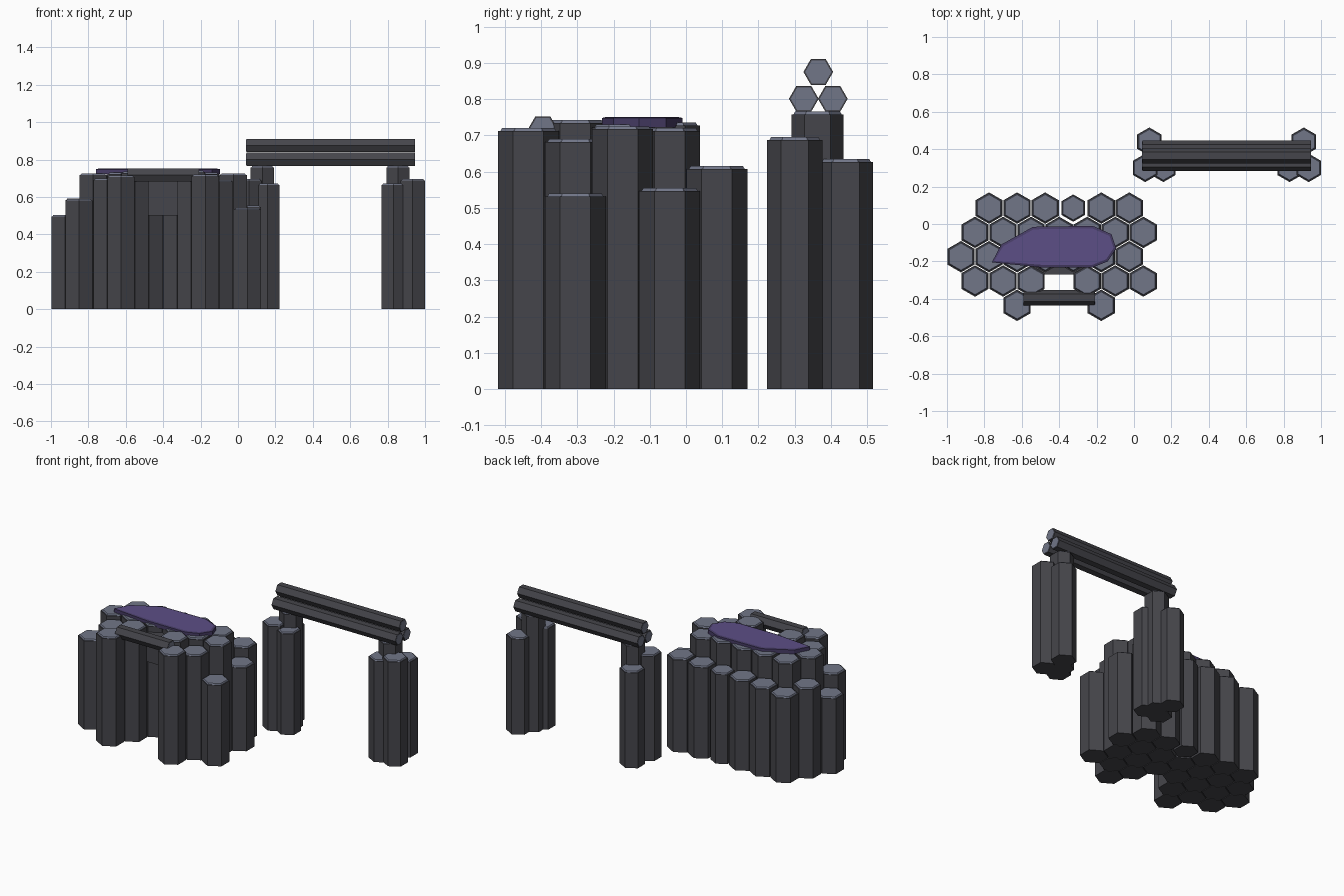
import bpy, bmesh, math
from mathutils import Matrix

if "Cube" in bpy.data.objects:
    bpy.data.objects.remove(bpy.data.objects["Cube"])


def material(name, rgb):
    m = bpy.data.materials.new(name)
    m.diffuse_color = (*rgb, 1)
    m.use_nodes = True
    m.node_tree.nodes["Principled BSDF"].inputs["Base Color"].default_value = m.diffuse_color
    return m


STONE = material("dark basalt", (0.060, 0.060, 0.070))
CAP = material("pale basalt", (0.165, 0.180, 0.245))
PURPLE = material("purple moss", (0.108, 0.077, 0.240))
DARK_PURPLE = material("dark purple rim", (0.062, 0.045, 0.130))


def finish(name, bm, mats):
    bmesh.ops.recalc_face_normals(bm, faces=bm.faces)
    mesh = bpy.data.meshes.new(name)
    bm.to_mesh(mesh)
    bm.free()
    for m in mats:
        mesh.materials.append(m)
    ob = bpy.data.objects.new(name, mesh)
    bpy.context.collection.objects.link(ob)
    return ob


def add_hex(bm, r1, r2, length, mat, index):
    """Six-sided prism from z = 0 to length, placed by a matrix."""
    made = bmesh.ops.create_cone(
        bm, cap_ends=True, segments=6, radius1=r1, radius2=r2, depth=length,
        matrix=mat @ Matrix.Translation((0, 0, length / 2)))
    for f in {f for v in made["verts"] for f in v.link_faces}:
        f.material_index = index


def column(name, x, y, height, r=0.084, cap=0.008):
    # standing prism with a thin pale cap
    bm = bmesh.new()
    add_hex(bm, r, r, height - cap, Matrix.Translation((x, y, 0)), 0)
    add_hex(bm, r * 0.92, r * 0.86, cap,
            Matrix.Translation((x, y, height - cap)), 1)
    finish(name, bm, [STONE, CAP])


def beam(name, x0, x1, y, z, r=0.041):
    # lying prism with pale ends
    bm = bmesh.new()
    lie = Matrix.Translation((x0, y, z)) @ Matrix.Rotation(math.pi / 2, 4, 'Y')
    add_hex(bm, r, r, x1 - x0, lie, 0)
    for end in (-0.002, x1 - x0 - 0.002):
        add_hex(bm, r * 0.88, r * 0.88, 0.004,
                lie @ Matrix.Translation((0, 0, end)), 1)
    finish(name, bm, [STONE, CAP])


# Main cluster: row y, first x, heights at 0.15 spacing (None = opening)
rows = [
    (0.085, -0.775, (0.565, 0.585, 0.595, 0.595, 0.605, 0.615)),
    (-0.045, -0.85, (0.593, 0.72, 0.73, 0.73, 0.735, 0.72, 0.555)),
    (-0.175, -0.925, (0.503, 0.725, 0.73, 0.735, 0.735, 0.73, 0.725)),
    (-0.305, -0.85, (0.59, 0.70, 0.735, None, 0.742, 0.69, 0.54)),
    (-0.435, -0.625, (0.715, None, None, 0.72)),
]
for j, (y, x0, heights) in enumerate(rows):
    for i, h in enumerate(heights):
        if h:
            small = j == 0 and i == 3
            column(f"cluster_column_{j}_{i}", x0 + 0.15 * i, y, h,
                   0.073 if small else 0.084)

# Doorway header and lintel
bm = bmesh.new()
bmesh.ops.create_cube(bm, size=1, matrix=Matrix.Translation((-0.40, -0.235, 0.595))
                      @ Matrix.Diagonal((0.30, 0.07, 0.19, 1)))
finish("doorway_header", bm, [STONE])
beam("doorway_lintel", -0.59, -0.21, -0.395, 0.717)

# Purple slab on top of the cluster
outline = [(-0.76, -0.205), (-0.71, -0.11), (-0.54, -0.015), (-0.22, -0.01),
           (-0.12, -0.055), (-0.095, -0.13), (-0.14, -0.20), (-0.22, -0.232),
           (-0.50, -0.232)]
bm = bmesh.new()
base = bm.faces.new([bm.verts.new((x, y, 0.722)) for x, y in outline])
top = bmesh.ops.extrude_face_region(bm, geom=[base])["geom"]
bmesh.ops.translate(bm, vec=(0, 0, 0.026),
                    verts=[v for v in top if isinstance(v, bmesh.types.BMVert)])
bmesh.ops.recalc_face_normals(bm, faces=bm.faces)
lid = [f for f in bm.faces if f.normal.z > 0.9]
for f in bm.faces:
    f.material_index = 1
bmesh.ops.inset_region(bm, faces=lid, thickness=0.014, depth=0.003)
for f in lid:
    f.material_index = 0
finish("moss_slab", bm, [PURPLE, DARK_PURPLE])

# Archway piers: tall core with three shorter columns around it
piers = {
    "left": [(0.13, 0.363, 0.766), (0.082, 0.44, 0.635),
             (0.06, 0.30, 0.695), (0.157, 0.30, 0.672)],
    "right": [(0.855, 0.363, 0.766), (0.908, 0.44, 0.635),
              (0.832, 0.30, 0.672), (0.934, 0.30, 0.695)],
}
for side, cols in piers.items():
    for i, (x, y, h) in enumerate(cols):
        column(f"{side}_pier_column_{i}", x, y, h, 0.072 if i == 0 else 0.076)

# Three stacked beams across the piers
for i, (y, z) in enumerate([(0.325, 0.801), (0.405, 0.801), (0.365, 0.875)]):
    beam(f"arch_beam_{i}", 0.045, 0.945, y, z)
